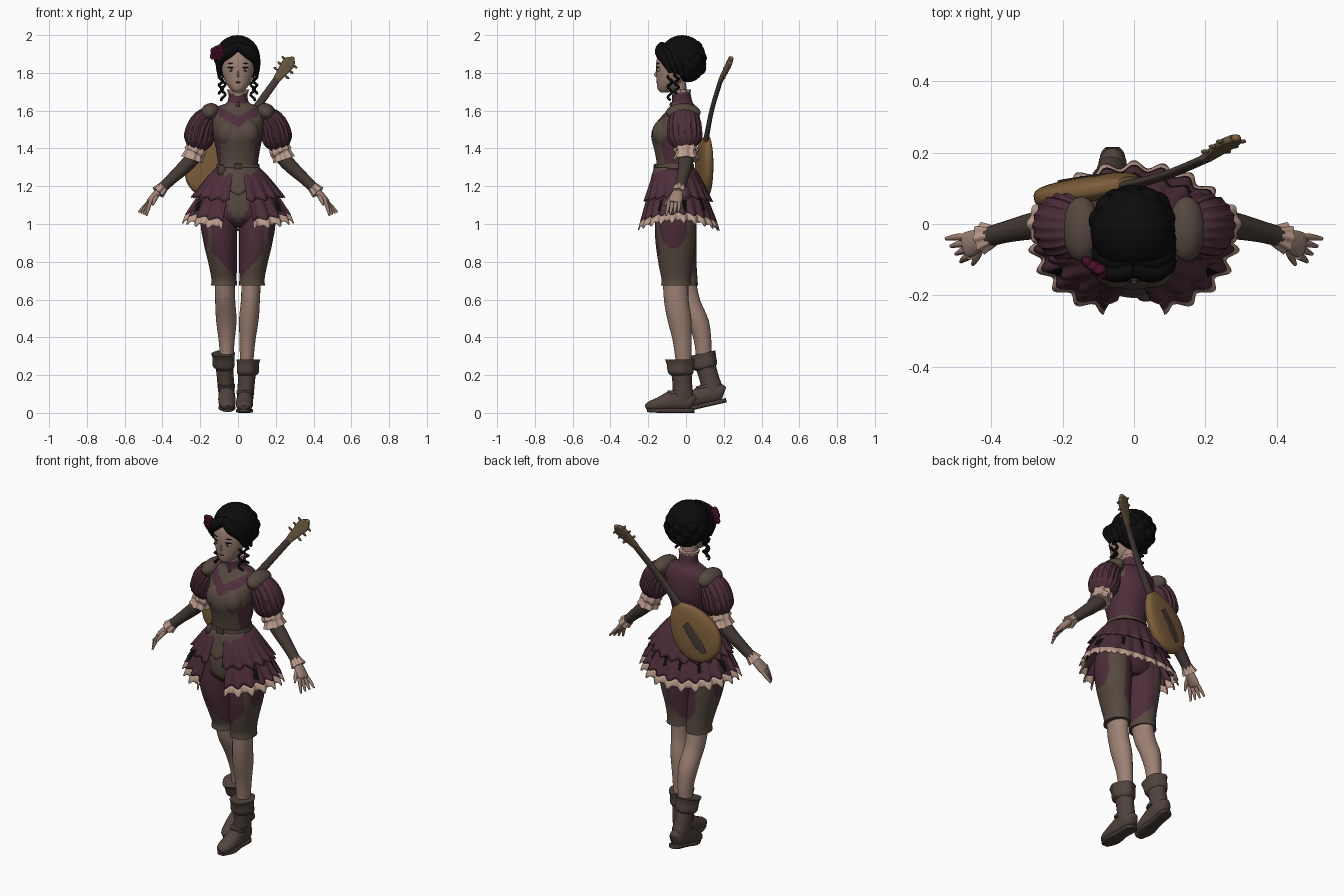
import bpy, bmesh, math, random
from mathutils import Vector, Matrix

random.seed(4)
X, Y, Z = (1, 0, 0), (0, 1, 0), (0, 0, 1)
if "Cube" in bpy.data.objects:
    bpy.data.objects.remove(bpy.data.objects["Cube"])

def material(name, *rgb):
    m = bpy.data.materials.new(name)
    m.use_nodes = True
    m.diffuse_color = (*rgb, 1)
    m.node_tree.nodes["Principled BSDF"].inputs["Base Color"].default_value = (*rgb, 1)
    return m

SKIN, LACE = material("skin", .34, .22, .175), material("pale_lace", .5, .33, .265)
BLACK, ROSE = material("black_hair", .0035, .0035, .0035), material("crimson_petal", .06, .004, .022)
BROWN, PLUM = material("brown_leather", .092, .066, .05), material("plum_cloth", .076, .027, .043)
BOOT, DARK = material("boot_leather", .08, .056, .047), material("dark_leather", .058, .042, .035)
TAN, WOOD = material("golden_wood", .21, .112, .043), material("carved_wood", .13, .085, .045)

def make(name, verts, faces, mats, rule=None):
    me = bpy.data.meshes.new(name)
    me.from_pydata([tuple(v) for v in verts], [], faces)
    bm = bmesh.new()
    bm.from_mesh(me)
    bmesh.ops.recalc_face_normals(bm, faces=bm.faces)
    bm.to_mesh(me)
    bm.free()
    for m in mats if isinstance(mats, list) else [mats]:
        me.materials.append(m)
    me.shade_smooth()
    me.set_sharp_from_angle(angle=0.8)
    for p in me.polygons:
        p.material_index = int(rule(p.center)) if rule else 0
    ob = bpy.data.objects.new(name, me)
    bpy.context.scene.collection.objects.link(ob)
    return ob

def spline(rows, k):
    """Smooth curve through rows of numbers."""
    out = []
    for i in range(len(rows) - 1):
        a, b, c, d = rows[max(i - 1, 0)], rows[i], rows[i + 1], rows[min(i + 2, len(rows) - 1)]
        for t in (s / k for s in range(k)):
            out.append([q + .5 * t * (r - p + t * (2 * p - 5 * q + 4 * r - e + t * (3 * (q - r) + e - p)))
                        for p, q, r, e in zip(a, b, c, d)])
    return out + [list(rows[-1])]

def loft(name, rows, mats, n=24, ref=None, ribs=0, amp=0, square=1, k=4, rule=None):
    """Skin rows of (x, y, z, rx, ry); level rings, or across the path when ref is given."""
    rows, verts = spline(rows, k), []
    m = len(rows)
    for i, (x, y, z, rx, ry) in enumerate(rows):
        v, u = Vector(X), Vector(Y)
        if ref:
            t = (Vector(rows[min(i + 1, m - 1)][:3]) - Vector(rows[max(i - 1, 0)][:3])).normalized()
            u = (Vector(ref) - t * t.dot(Vector(ref))).normalized()
            v = t.cross(u)
        for a in (math.tau * j / n for j in range(n)):
            c, s = (math.copysign(abs(f) ** square, f) for f in (math.cos(a), math.sin(a)))
            w = 1 + amp * math.cos(ribs * a)
            verts.append(Vector((x, y, z)) + v * max(rx, .001) * c * w + u * max(ry, .001) * s * w)
    faces = [(i * n + j, i * n + (j + 1) % n, i * n + n + (j + 1) % n, i * n + n + j) for i in range(m - 1) for j in range(n)]
    return make(name, verts, faces + [tuple(range(n)), tuple(range((m - 1) * n, m * n))], mats, rule)

def blob(name, pos, size, mat, rot=(0, 0, 0)):
    bm = bmesh.new()
    bmesh.ops.create_uvsphere(bm, u_segments=20, v_segments=12, radius=1)
    ob = make(name, [v.co.copy() for v in bm.verts], [[v.index for v in f.verts] for f in bm.faces], mat)
    bm.free()
    ob.location, ob.scale, ob.rotation_euler = pos, size, rot

def sheet(name, mats, gap, top, hem, top_z, hem_z, pleats=0, amp=(0, 0), n=240, m=8, rule=None):
    """Draped cloth from angle gap[0] to gap[1], zero being the front; top and hem are (cy, rx, ry)."""
    verts = []
    for t in (i / m for i in range(m + 1)):
        cy, rx, ry = (p + (q - p) * t ** .85 for p, q in zip(top, hem))
        for a in (gap[0] + (gap[1] - gap[0]) * j / n for j in range(n + 1)):
            w = 1 + (amp[0] * (1 - t) + amp[1] * t) * math.cos(pleats * a)
            verts.append((rx * w * math.sin(a), cy - ry * w * math.cos(a), top_z(a) * (1 - t) + hem_z(a) * t))
    faces = [(q, q + 1, q + n + 2, q + n + 1) for i in range(m) for q in range(i * (n + 1), i * (n + 1) + n)]
    make(name, verts, faces, mats, rule).modifiers.new("thickness", "SOLIDIFY").thickness = .005

# Torso with leather bodice panels on plum cloth
def torso_rule(c):
    x, t = abs(c.x), c.z - .6 * abs(c.x)
    if c.z > 1.64 or c.y > -.035:
        return c.z > 1.64 or x < .1 or c.z < 1.54
    if t > 1.565 or c.z < 1.3 or (x > .105 and c.z > 1.5):
        return 0
    return t > 1.512 or x > .09 + max(0, c.z - 1.42) * .6

loft("torso", [(0, -.05, 1.2, .14, .12), (0, -.06, 1.3, .108, .095), (0, -.058, 1.38, .114, .107), (0, -.054, 1.46, .13, .13),
               (0, -.045, 1.52, .135, .124), (0, -.025, 1.58, .14, .095), (0, -.015, 1.62, .11, .07),
               (0, -.02, 1.645, .058, .055), (0, -.025, 1.7, .05, .047)], [BROWN, PLUM], n=96, k=10, rule=torso_rule)
loft("collar_frill", [(0, -.027, 1.69, .05, .048), (0, -.03, 1.712, .056, .054)], LACE, n=48, ribs=12, amp=.05)
loft("neck", [(0, -.03, 1.66, .04, .04), (0, -.045, 1.76, .04, .042)], SKIN)
loft("belt", [(0, -.06, 1.275, .118, .106), (0, -.06, 1.318, .113, .102)], BROWN, n=40)
loft("buckle", [(-.022, -.163, 1.297, .022, .008), (.022, -.163, 1.297, .022, .008)], DARK, ref=Y, square=.4)
blob("belt_pouch", (-.085, -.142, 1.28), (.024, .02, .033), DARK)
blob("collar_brooch", (0, -.08, 1.632), (.01, .007, .014), DARK)
loft("pelvis", [(0, -.055, 1.22, .13, .11), (0, -.055, 1.1, .175, .12), (0, -.055, 1.03, .17, .11), (0, -.05, .985, .08, .07)],
     [BROWN, PLUM], n=64, k=8, rule=lambda c: abs(c.x) > min(.058, max(0, c.z - 1) * .65) or c.y > -.05)

# Tiered pleated skirt, open at the front, with dark slits near the lower hem
def lower_hem(a):
    return 1.037 - .02 * math.cos(2 * a) - .007 * math.cos(22 * a)

def slits(c):
    a = math.atan2(c.x, -c.y - .04)
    return 1.065 < c.z < 1.13 and abs(a) > .7 and math.cos(11 * a) > .84 + (1.1 - c.z) * 2

WRAP = (.29, math.tau - .29)
sheet("skirt_lower_tier", [PLUM, BLACK], WRAP, (-.058, .13, .115), (-.043, .272, .2), lambda a: 1.26, lower_hem, 22, (0, .045),
      m=14, rule=slits)
sheet("skirt_lace", LACE, WRAP, (-.043, .27, .199), (-.043, .285, .211), lower_hem,
      lambda a: lower_hem(a) - .04 - .006 * math.cos(44 * a), 22, (.045, .05), m=3)
sheet("skirt_upper_tier", PLUM, (.2, math.tau - .2), (-.06, .118, .107), (-.045, .24, .18), lambda a: 1.295,
      lambda a: 1.135 - .012 * math.cos(2 * a) - .006 * math.cos(20 * a), 20, (0, .05))
sheet("front_peplum", BROWN, (-1.25, 1.25), (-.06, .118, .108), (-.06, .15, .147), lambda a: 1.3,
      lambda a: 1.225 - .075 * max(0, 1 - abs(a) / .8), n=40)

# Arms, sleeves, hands and breeches on both sides
def breeches_rule(c):
    x = abs(c.x)
    if x > .14:
        return ((c.y + .067) / .075) ** 2 + ((c.z - 1) / .13) ** 2 < 1
    return (c.y < -.01 or x < .1) and c.z > .7 + 1.1 * x

for s, side in ((1, "left"), (-1, "right")):
    blob(side + "_bust", (s * .052, -.118, 1.48), (.062, .062, .075), BROWN)
    blob(side + "_shoulder_cap", (s * .148, -.014, 1.59), (.054, .092, .048), BROWN, (0, s * .6, 0))
    loft(side + "_puff_sleeve", [(s * .14, -.01, 1.58, .045, .06), (s * .172, -.01, 1.55, .064, .082),
         (s * .195, -.008, 1.505, .075, .09), (s * .21, -.004, 1.445, .076, .086), (s * .222, 0, 1.405, .05, .052)],
         PLUM, n=72, ref=Y, ribs=18, amp=.04)
    loft(side + "_elbow_frill", [(s * .217, 0, 1.42, .047, .05), (s * .226, 0, 1.385, .055, .062),
         (s * .231, 0, 1.375, .048, .05), (s * .243, 0, 1.34, .057, .066)], LACE, n=72, ref=Y, ribs=8, amp=.08)
    loft(side + "_bracer", [(s * .225, 0, 1.365, .04, .042), (s * .28, -.005, 1.305, .037, .038),
         (s * .35, -.02, 1.24, .03, .031), (s * .405, -.035, 1.187, .027, .028)], DARK, ref=Y)
    loft(side + "_wrist_frill", [(s * .395, -.033, 1.197, .026, .028), (s * .424, -.04, 1.166, .035, .042)],
         LACE, n=48, ref=Y, ribs=8, amp=.1)
    loft(side + "_palm", [(s * .405, -.036, 1.187, .018, .022), (s * .435, -.047, 1.155, .02, .032),
         (s * .465, -.058, 1.122, .017, .037), (s * .475, -.062, 1.112, .011, .03)], SKIN, ref=Y)
    for i in range(4):
        y, out = -.034 - .018 * i, .527 - .014 * i
        loft(f"{side}_finger_{i + 1}", [(s * .46, y - .002, 1.128, .01, .01), (s * (out + .46) / 2, y * 1.08, 1.095 - .002 * i, .01, .01),
             (s * out, y * 1.2, 1.062 - .006 * i, .005, .005)], SKIN, n=10, ref=Y)
    loft(side + "_thumb", [(s * .43, -.06, 1.155, .012, .012), (s * .44, -.09, 1.13, .011, .011),
         (s * .452, -.114, 1.1, .005, .005)], SKIN, n=10, ref=Z)
    d = 0 if s > 0 else .035
    loft(side + "_breeches", [(s * .085, -.05, 1.14, .085, .11), (s * .1, -.055, 1.02, .098, .11),
         (s * .094, -.056 + d * .2, .9, .088, .105), (s * .08, -.056 + d * .7, .78, .074, .088),
         (s * .074, -.052 + d, .71, .067, .078), (s * .074, -.052 + d, .675, .069, .08)],
         [BROWN, PLUM], n=96, k=14, rule=breeches_rule)

# Lower legs, then boots: the right one is lifted at the heel and set back
loft("left_lower_leg", [(.07, -.055, .72, .052, .068), (.066, -.052, .6, .05, .065), (.058, -.036, .5, .052, .064),
                        (.05, -.02, .38, .042, .05), (.045, -.012, .25, .034, .04)], SKIN)
loft("right_lower_leg", [(-.07, -.02, .72, .052, .068), (-.068, .01, .6, .053, .064), (-.062, .062, .49, .054, .058),
                         (-.06, .088, .38, .042, .046), (-.06, .095, .27, .034, .04)], SKIN)

def boot(side, place):
    parts = [
        loft(side + "_boot_shaft", [(.05, -.027, .25, .05, .056), (.044, -.02, .16, .045, .052),
             (.039, -.016, .09, .044, .055), (.036, -.02, .05, .04, .057)], BOOT),
        loft(side + "_boot_cuff", [(.053, -.032, .282, .063, .078), (.051, -.03, .255, .058, .071),
             (.05, -.028, .215, .058, .067), (.048, -.026, .198, .045, .052)], BOOT, n=48, ribs=5, amp=.035),
        loft(side + "_boot_foot", [(.036, .04, .05, .02, .03), (.036, .02, .058, .038, .048), (.036, -.06, .066, .043, .056),
             (.034, -.14, .046, .046, .038), (.032, -.19, .036, .037, .026), (.03, -.212, .028, .017, .014)], BOOT, ref=Z),
        loft(side + "_boot_strap", [(.037, -.04, .1, .046, .058), (.037, -.045, .118, .045, .054)], BOOT),
        loft(side + "_boot_sole", [(.036, .044, .012, .02, .012), (.036, .02, .012, .035, .012), (.036, -.06, .012, .034, .012),
             (.034, -.14, .012, .045, .012), (.031, -.205, .014, .022, .01)], DARK, ref=Z, square=.5)]
    for p in parts:
        p.data.transform(place)
        if place.determinant() < 0:
            p.data.flip_normals()

boot("left", Matrix())
boot("right", Matrix.Translation((-.024, .173, .046)) @ Matrix.Rotation(.22, 4, "X") @ Matrix.Scale(-1, 4, X))

# Head, face, swept fringe and hanging ringlets
loft("head", [(0, -.115, 1.695, .018, .018), (0, -.1, 1.715, .042, .05), (0, -.085, 1.75, .066, .07), (0, -.075, 1.8, .083, .083),
              (0, -.07, 1.85, .088, .088), (0, -.06, 1.9, .083, .085), (0, -.05, 1.95, .05, .05)], SKIN, n=32)
loft("nose", [(0, -.156, 1.81, .003, .003), (0, -.16, 1.789, .006, .009), (0, -.156, 1.779, .006, .004)], SKIN, n=12)
blob("lips", (0, -.153, 1.75), (.013, .005, .004), PLUM)
for s, side in ((1, "left"), (-1, "right")):
    for part, dx, y, z, size, mat in (("eye", 0, -.146, 1.817, (.017, .007, .01), LACE), ("iris", -.001, -.15, 1.817, (.01, .005, .01), DARK),
                                      ("lashes", .001, -.148, 1.828, (.019, .007, .003), BLACK), ("brow", .001, -.147, 1.85, (.018, .006, .002), BLACK)):
        blob(f"{side}_{part}", (s * (.038 + dx), y, z), size, mat, (0, 0, s * .32))
    for i, b in enumerate((0, .03, .06)):
        loft(f"{side}_fringe_lock_{i + 1}", [(-s * .005, -.125 + b, 1.945, .022, .022), (s * .05, -.138 + b, 1.912, .034, .027),
             (s * .094, -.11 + b, 1.868, .025, .026), (s * .1, -.08 + b, 1.8 - .01 * i, .008, .01)], BLACK, n=14, ref=Y)
    for i, (x, y, low) in enumerate([(.078, -.085, 1.655), (.09, -.05, 1.69)]):
        loft(f"{side}_ringlet_{i + 1}", [(s * (x + .011 * math.cos(t * .8)), y + .011 * math.sin(t * .8),
             1.82 + (low - 1.82) * t / 24, .007, .007) for t in range(25)], BLACK, n=8, ref=Z, k=2)

# Piled-up hair with rounded curls, and a rose beside the temple
blob("hair_crown", (-.003, -.02, 1.882), (.119, .122, .118), BLACK)
blob("hair_back", (0, .01, 1.855), (.113, .092, .105), BLACK)
for i in range(34):
    a, h = i * 2.4, -.75 + 1.6 * i / 33
    r, q = math.sqrt(1 - h * h), random.uniform(.034, .042)
    p = Vector((-.003 + .084 * r * math.cos(a), .006 + .07 * r * math.sin(a), 1.865 + .083 * h))
    if p.y > -.045 or p.z > 1.91:
        blob(f"hair_curl_{i + 1}", p, (q, q, q), BLACK)
for i in range(14):
    a, r = i * 2.4, .0085 * math.sqrt(i)
    blob(f"rose_petal_{i + 1}", (-.106 + r * math.cos(a), -.122 - r * .6 * math.cos(a), 1.905 + r * math.sin(a)),
         (.02, .014, .02), ROSE, (math.sin(a) * .6, .3, math.cos(a) * .9))

# Lute slung across the back
AXIS, MID, TILT = Vector((.59, .09, .8)).normalized(), Vector((-.138, .096, 1.287)), Vector((-.2, 1, 0))
OUT = (TILT - AXIS * AXIS.dot(TILT)).normalized()
loft("lute_body", [(*(MID + AXIS * t), w, h) for t, w, h in ((-.15, .02, .014), (-.13, .075, .028), (-.075, .122, .034), (0, .137, .036),
     (.08, .12, .034), (.15, .082, .028), (.2, .03, .018))], TAN, n=40, ref=TILT, square=.7)
loft("lute_inlay", [(*(MID + AXIS * t + OUT * .033), w, .005) for t, w in ((-.1, .014), (-.03, .028), (.09, .02))], DARK, ref=TILT, square=.5)
loft("lute_neck", [(-.03, .105, 1.44, .024, .014), (.09, .137, 1.605, .021, .012), (.205, .185, 1.765, .019, .012)], DARK, ref=Y)
LOW, TIP = Vector((.2, .183, 1.76)), Vector((.285, .24, 1.873))
loft("lute_headstock", [(*LOW.lerp(TIP, t), w, .011) for t, w in ((0, .018), (.35, .026), (.8, .034), (1, .018))], WOOD, ref=Y, square=.5)
blob("lute_head_tip", TIP, (.015, .011, .014), TAN)
for i in range(6):
    p = LOW.lerp(TIP, .35 + .25 * (i // 2)) + Vector((.8, 0, -.6)) * (.038 if i % 2 else -.038)
    blob(f"tuning_peg_{i + 1}", p, (.014, .006, .007), WOOD, (0, .64, 0))
